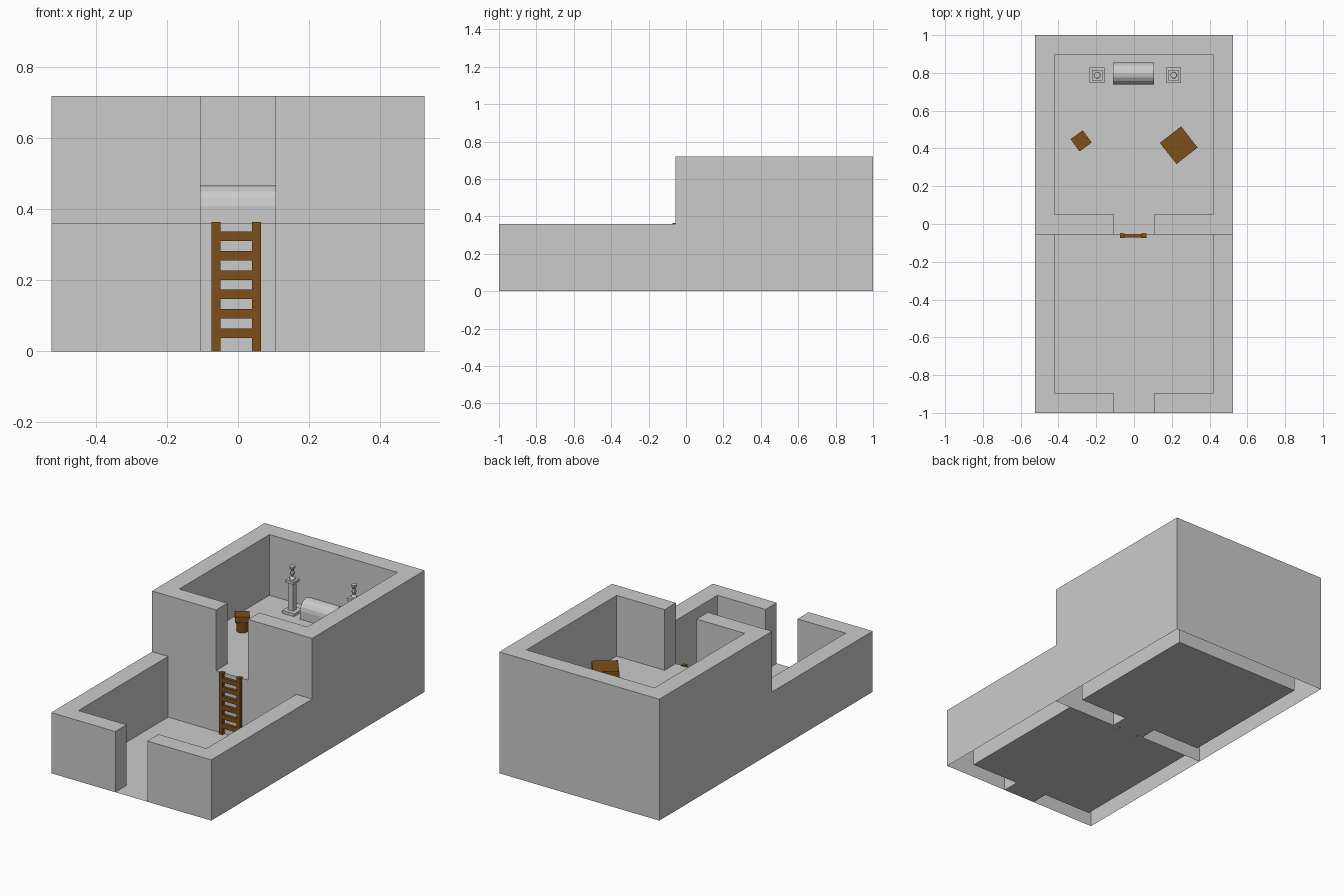
import bpy, bmesh, math
from mathutils import Matrix

if "Cube" in bpy.data.objects:
    bpy.data.objects.remove(bpy.data.objects["Cube"])

W, I, G, T = 0.525, 0.42, 0.105, 0.105   # half width, inner half width, half doorway, wall thickness
H, STEP = 0.36, -0.055                   # storey height, front of raised room

wood = bpy.data.materials.new("dark_wood")
wood.diffuse_color = (0.2, 0.08, 0.01, 1)
wood.use_nodes = True
wood.node_tree.nodes["Principled BSDF"].inputs["Base Color"].default_value = wood.diffuse_color


def finish(name, bm, mat=None):
    me = bpy.data.meshes.new(name)
    bm.to_mesh(me)
    bm.free()
    ob = bpy.data.objects.new(name, me)
    bpy.context.collection.objects.link(ob)
    if mat:
        me.materials.append(mat)
    return ob


def walls(bm, plan, z0, skip=()):
    """Hollow wall: sides and top from a counter-clockwise plan, open underneath."""
    lo = [bm.verts.new((x, y, z0)) for x, y in plan]
    hi = [bm.verts.new((x, y, z0 + H)) for x, y in plan]
    for i in range(len(plan)):
        j = (i + 1) % len(plan)
        if i not in skip:
            bm.faces.new((lo[i], lo[j], hi[j], hi[i]))
    bm.faces.new(hi)


def flat(bm, pts):
    bm.faces.new([bm.verts.new(p) for p in pts])


def floor(bm, y0, y1, z):
    half = [(G, y0), (G, y0 + T), (I, y0 + T), (I, y1)]
    flat(bm, [(x, y, z) for x, y in half] + [(-x, y, z) for x, y in reversed(half)])


def box(bm, lo, hi):
    size = [b - a for a, b in zip(lo, hi)]
    mid = [(a + b) / 2 for a, b in zip(lo, hi)]
    bmesh.ops.create_cube(bm, size=1, matrix=Matrix.Translation(mid) @ Matrix.Diagonal((*size, 1)))


def block(bm, x, y, z0, z1, side):
    box(bm, (x - side / 2, y - side / 2, z0), (x + side / 2, y + side / 2, z1))


# Front courtyard, open towards the raised room
bm = bmesh.new()
ell = [(-W, -1), (-G, -1), (-G, -1 + T), (-I, -1 + T), (-I, STEP), (-W, STEP)]
walls(bm, ell, 0, skip=(4,))
mirrored = [(-x, y) for x, y in reversed(ell)]
walls(bm, mirrored, 0, skip=(0,))
floor(bm, -1, STEP, 0)
finish("front_courtyard", bm)

# Base storey and raised room share one plan
ring = [(-W, STEP), (-G, STEP), (-G, STEP + T), (-I, STEP + T), (-I, 1 - T), (I, 1 - T),
        (I, STEP + T), (G, STEP + T), (G, STEP), (W, STEP), (W, 1), (-W, 1)]
for name, z in (("base_storey", 0), ("raised_room", H)):
    bm = bmesh.new()
    walls(bm, ring, z)
    floor(bm, STEP, 1 - T, z)
    if z == 0:   # wall behind the ladder
        flat(bm, [(-G, STEP, 0), (G, STEP, 0), (G, STEP, H), (-G, STEP, H)])
    finish(name, bm)

# Ladder
bm = bmesh.new()
for x in (-0.075, 0.04):
    box(bm, (x, -0.073, 0), (x + 0.025, -0.047, 0.365))
for i in range(6):
    z = 0.038 + 0.0545 * i
    box(bm, (-0.055, -0.072, z), (0.045, -0.0555, z + 0.027))
finish("ladder", bm, wood)

# Chest with a barrel lid
bm = bmesh.new()
r, yc, zb = 0.0575, 0.797, 0.41
profile = [(yc - r, H), (yc + r, H)]
profile += [(yc + r * math.cos(math.pi * k / 8), zb + r * math.sin(math.pi * k / 8)) for k in range(9)]
end = bm.faces.new([bm.verts.new((-0.11, y, z)) for y, z in profile])
out = bmesh.ops.extrude_face_region(bm, geom=[end])
bmesh.ops.translate(bm, vec=(0.215, 0, 0), verts=[v for v in out["geom"] if isinstance(v, bmesh.types.BMVert)])
bmesh.ops.recalc_face_normals(bm, faces=bm.faces)
finish("chest", bm)

# Pedestals, each with a turned candlestick
stick = [(0.018, 0.555), (0.016, 0.565), (0.007, 0.575), (0.013, 0.59), (0.013, 0.598),
         (0.007, 0.61), (0.017, 0.626), (0.017, 0.635)]
for side, x in (("left", -0.195), ("right", 0.21)):
    y = 0.788
    bm = bmesh.new()
    block(bm, x, y, H, 0.376, 0.08)
    block(bm, x, y, 0.376, 0.54, 0.032)
    block(bm, x, y, 0.54, 0.556, 0.055)
    finish(side + "_pedestal", bm)
    bm = bmesh.new()
    n = 8
    rings = [[bm.verts.new((x + r * math.cos(math.tau * k / n), y + r * math.sin(math.tau * k / n), z))
              for k in range(n)] for r, z in stick]
    for a, b in zip(rings, rings[1:]):
        for k in range(n):
            bm.faces.new((a[k], a[(k + 1) % n], b[(k + 1) % n], b[k]))
    bm.faces.new(rings[0][::-1])
    bm.faces.new(rings[-1])
    finish(side + "_candlestick", bm)

# Table and stool: square top on a round base
for name, x, y, side, height, slab, turn in (("stool", -0.28, 0.44, 0.08, 0.1, 0.035, 36),
                                             ("table", 0.237, 0.417, 0.142, 0.13, 0.05, 38)):
    bm = bmesh.new()
    block(bm, 0, 0, height - slab, height, side)
    leg = height - slab
    bmesh.ops.create_cone(bm, cap_ends=True, segments=12, radius1=side * 0.38, radius2=side * 0.42,
                          depth=leg, matrix=Matrix.Translation((0, 0, leg / 2)))
    ob = finish(name, bm, wood)
    ob.location = (x, y, H)
    ob.rotation_euler.z = math.radians(turn)
